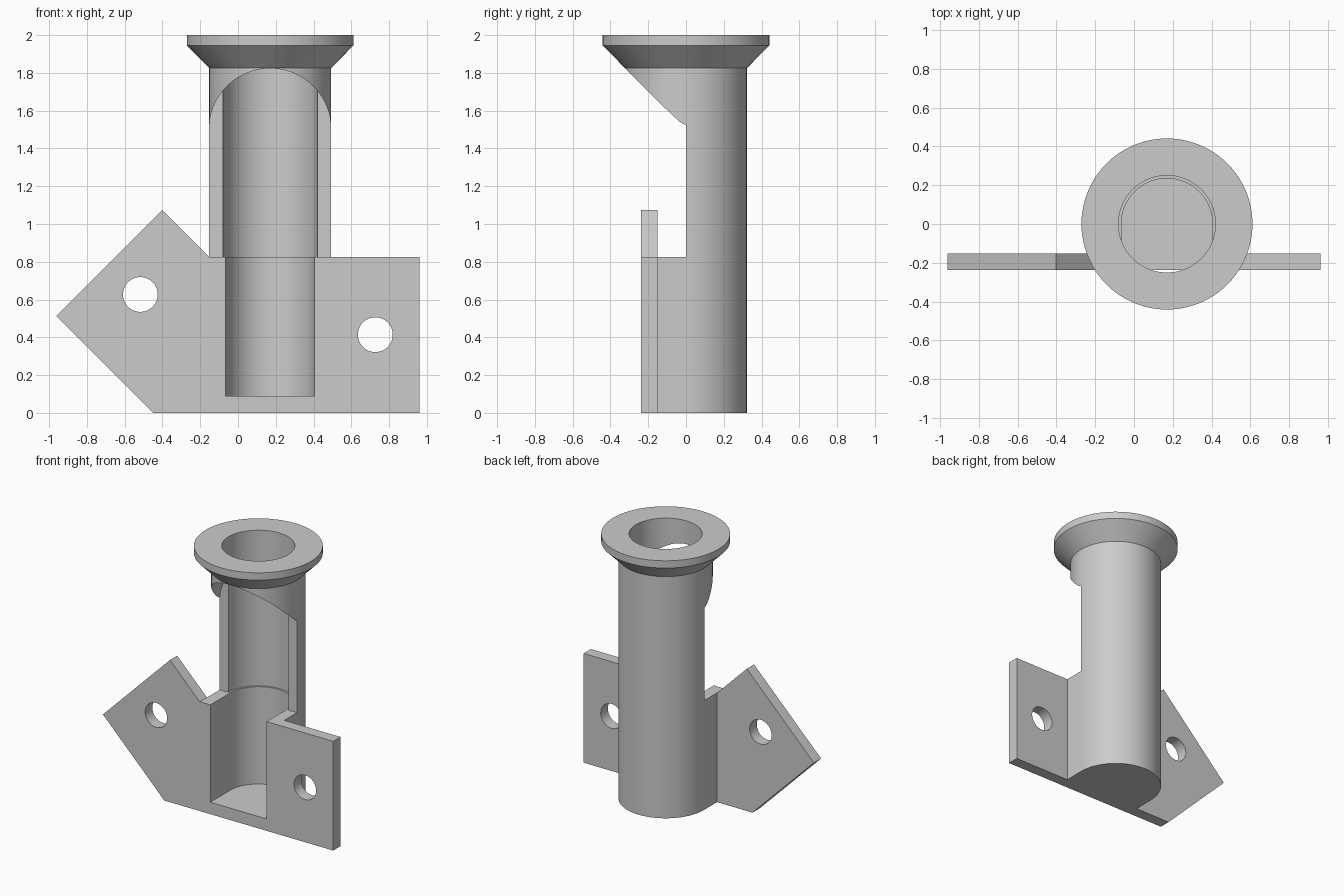
import bpy
import bmesh
import math
from mathutils import Vector

if "Cube" in bpy.data.objects:
    bpy.data.objects.remove(bpy.data.objects["Cube"], do_unlink=True)

CX = 0.17            # tube axis
R_OUT, R_BORE, R_POCKET = 0.3225, 0.25, 0.235
R_FLANGE, R_HOLE = 0.441, 0.092
FRONT, PLATE_BACK = -0.238, -0.152
LEDGE, FLOOR, TOP = 0.825, 0.09, 2.0
WINDOW_Z = 1.5       # where the front window starts to round over
SEG = 128

grey = bpy.data.materials.new("plain_grey")
grey.use_nodes = True
grey.diffuse_color = (0.6, 0.6, 0.6, 1)
grey.node_tree.nodes["Principled BSDF"].inputs["Base Color"].default_value = (0.6, 0.6, 0.6, 1)


def add_object(name, bm):
    """Turn a bmesh into a scene object with the grey material."""
    bmesh.ops.recalc_face_normals(bm, faces=bm.faces)
    mesh = bpy.data.meshes.new(name)
    bm.to_mesh(mesh)
    bm.free()
    mesh.materials.append(grey)
    obj = bpy.data.objects.new(name, mesh)
    bpy.context.collection.objects.link(obj)
    return obj


def prism(name, points, depth):
    """Extrude a closed outline of 3D points along depth."""
    bm = bmesh.new()
    near = [bm.verts.new(p) for p in points]
    far = [bm.verts.new(Vector(p) + Vector(depth)) for p in points]
    bm.faces.new(near)
    bm.faces.new(far[::-1])
    for i in range(len(points)):
        bm.faces.new((near[i - 1], near[i], far[i], far[i - 1]))
    return add_object(name, bm)


def lathe(name, profile):
    """Solid of revolution around the tube axis from (radius, z) pairs."""
    bm = bmesh.new()
    rings = [[bm.verts.new((CX + x, y, z)) for x, y in arc(r, SEG)] for r, z in profile]
    for low, high in zip(rings, rings[1:]):
        for i in range(SEG):
            bm.faces.new((low[i - 1], low[i], high[i], high[i - 1]))
    bm.faces.new(rings[0])
    bm.faces.new(rings[-1])
    return add_object(name, bm)


def arc(radius, count):
    """Points counted counterclockwise from +x, spaced as a full circle of SEG."""
    return [(radius * math.cos(a), radius * math.sin(a))
            for a in (2 * math.pi * i / SEG for i in range(count))]


def arch(radius, bottom):
    """Half circle with straight sides running down to bottom."""
    return arc(radius, SEG // 2 + 1) + [(-radius, bottom), (radius, bottom)]


def floor_plan(outline, z):
    return [(CX + x, y, z) for x, y in outline]


def cut(target, tool):
    """Subtract the tool and remove it."""
    mod = target.modifiers.new("cut", 'BOOLEAN')
    mod.operation = 'DIFFERENCE'
    mod.solver = 'EXACT'
    mod.object = tool
    bpy.context.view_layer.objects.active = target
    bpy.ops.object.modifier_apply(modifier=mod.name)
    bpy.data.objects.remove(tool, do_unlink=True)


# Flanged tube with an arched front window and a bore
tube = lathe("flanged_tube", [(R_OUT, LEDGE), (R_OUT, 1.825),
                              (R_FLANGE, 1.945), (R_FLANGE, TOP)])
window = [(CX + x, 0, WINDOW_Z + z) for x, z in arch(R_OUT + 0.001, -1)]
cut(tube, prism("window_cutter", window, (0, -0.7, 0)))
cut(tube, prism("bore_cutter", floor_plan(arc(R_BORE, SEG), LEDGE - 0.2), (0, 0, 1.6)))

# Housing below: round back and straight sides
housing = prism("housing", floor_plan(arch(R_OUT, PLATE_BACK), 0), (0, 0, LEDGE))

# Mounting plate: square wing on the left, tilted wing on the right
outline = [(-0.962, 0.513), (-0.449, 0), (0.962, 0), (0.962, LEDGE),
           (-0.153, LEDGE), (-0.402, 1.074)]
plate = prism("mounting_plate", [(x, FRONT, z) for x, z in outline],
              (0, PLATE_BACK - FRONT, 0))

# Open-fronted pocket through plate and housing
for part in (housing, plate):
    cut(part, prism("pocket_cutter", floor_plan(arch(R_POCKET, -0.6), FLOOR), (0, 0, 1)))

# Screw holes
for x, z in ((-0.517, 0.627), (0.727, 0.414)):
    ring = [(x + dx, -0.5, z + dz) for dx, dz in arc(R_HOLE, SEG)]
    cut(plate, prism("hole_cutter", ring, (0, 0.6, 0)))

# Smooth the round faces, keep the edges sharp
for obj in bpy.context.selected_objects:
    obj.select_set(False)
for part in (tube, housing, plate):
    part.select_set(True)
bpy.context.view_layer.objects.active = tube
bpy.ops.object.shade_smooth_by_angle(angle=math.radians(25))
